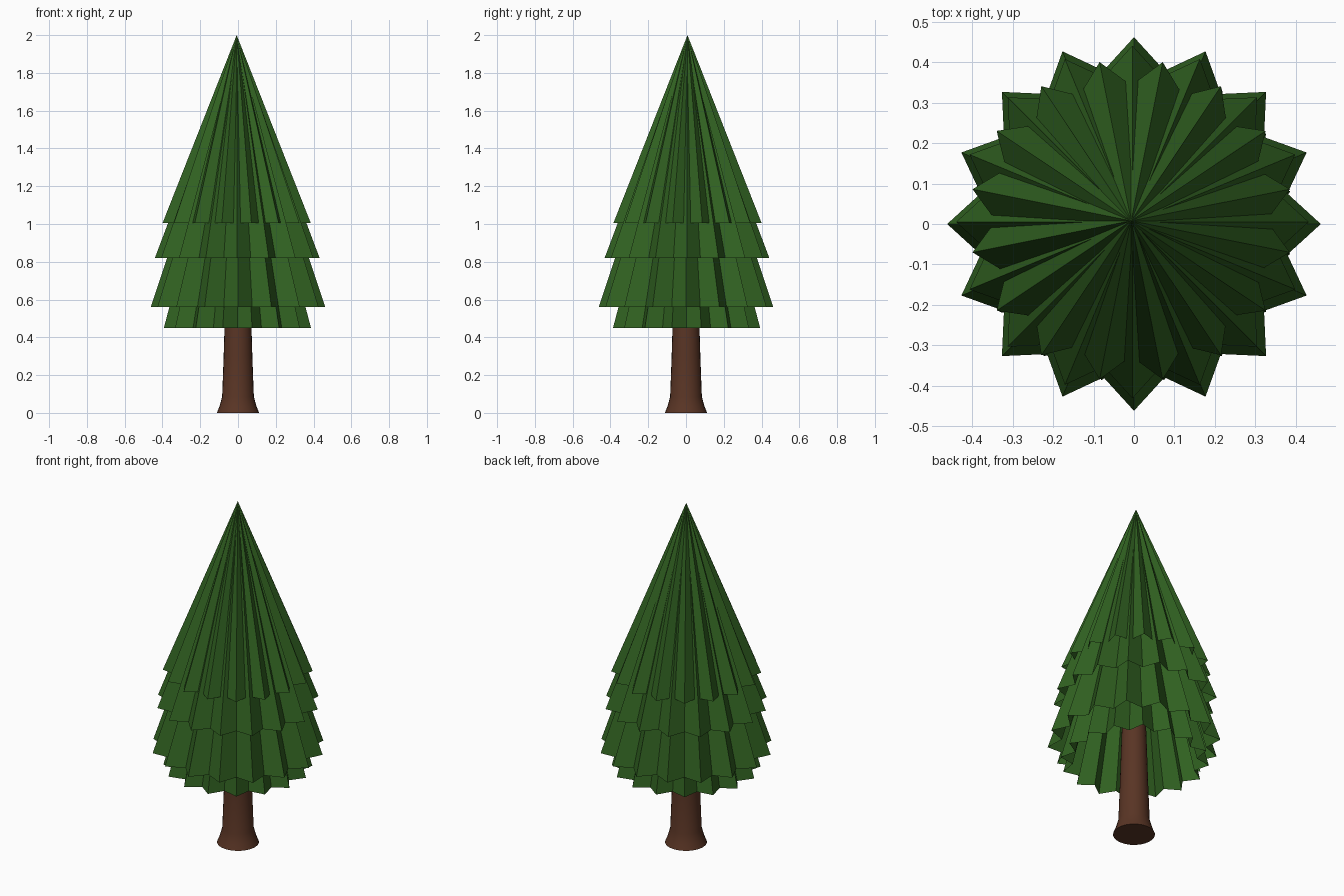
import bpy, bmesh, math

if "Cube" in bpy.data.objects:
    bpy.data.objects.remove(bpy.data.objects["Cube"])


def material(name, color):
    m = bpy.data.materials.new(name)
    m.diffuse_color = color
    m.use_nodes = True
    m.node_tree.nodes["Principled BSDF"].inputs["Base Color"].default_value = m.diffuse_color
    return m


def finish(bm, name, mat):
    bmesh.ops.recalc_face_normals(bm, faces=bm.faces[:])
    me = bpy.data.meshes.new(name)
    bm.to_mesh(me)
    bm.free()
    me.materials.append(mat)
    ob = bpy.data.objects.new(name, me)
    bpy.context.collection.objects.link(ob)
    for p in me.polygons:
        p.use_smooth = False
    return ob


green = material("needles", (0.03, 0.12, 0.015, 1))
brown = material("bark", (0.10, 0.035, 0.018, 1))


def tier(name, r, z, apex, turn, off):
    """Open pleated cone with a 16-pointed star rim."""
    bm = bmesh.new()
    top = bm.verts.new((off[0], off[1], apex))
    rim = []
    for i in range(32):
        a = math.radians(turn + i * 11.25)
        rr = r if i % 2 == 0 else r * 0.837
        rim.append(bm.verts.new((off[0] + rr * math.cos(a), off[1] + rr * math.sin(a), z)))
    for i in range(32):
        bm.faces.new((rim[i], rim[(i + 1) % 32], top))
    return finish(bm, name, green)


# foliage tiers, bottom to top
tier("foliage_tier_1", 0.397, 0.45, 1.93, 11.25, (-0.003, 0.003))
tier("foliage_tier_2", 0.462, 0.56, 1.95, 0, (0, 0))
tier("foliage_tier_3", 0.436, 0.82, 1.98, 0, (-0.004, 0.005))
tier("foliage_tier_4", 0.40, 1.005, 2.0, 11.25, (-0.007, 0.008))

# trunk with flared foot
bm = bmesh.new()
n = 24
rings = []
for r, z in [(0.112, 0), (0.098, 0.035), (0.084, 0.085), (0.076, 0.3), (0.07, 0.5), (0.06, 0.8)]:
    rings.append([bm.verts.new((r * math.cos(i * math.tau / n), r * math.sin(i * math.tau / n), z))
                  for i in range(n)])
for a, b in zip(rings, rings[1:]):
    for i in range(n):
        j = (i + 1) % n
        bm.faces.new((a[i], a[j], b[j], b[i]))
bm.faces.new(rings[0][::-1])
bm.faces.new(rings[-1])
trunk = finish(bm, "trunk", brown)
bpy.context.view_layer.objects.active = trunk
trunk.select_set(True)
bpy.ops.object.shade_smooth_by_angle(angle=math.radians(40))
